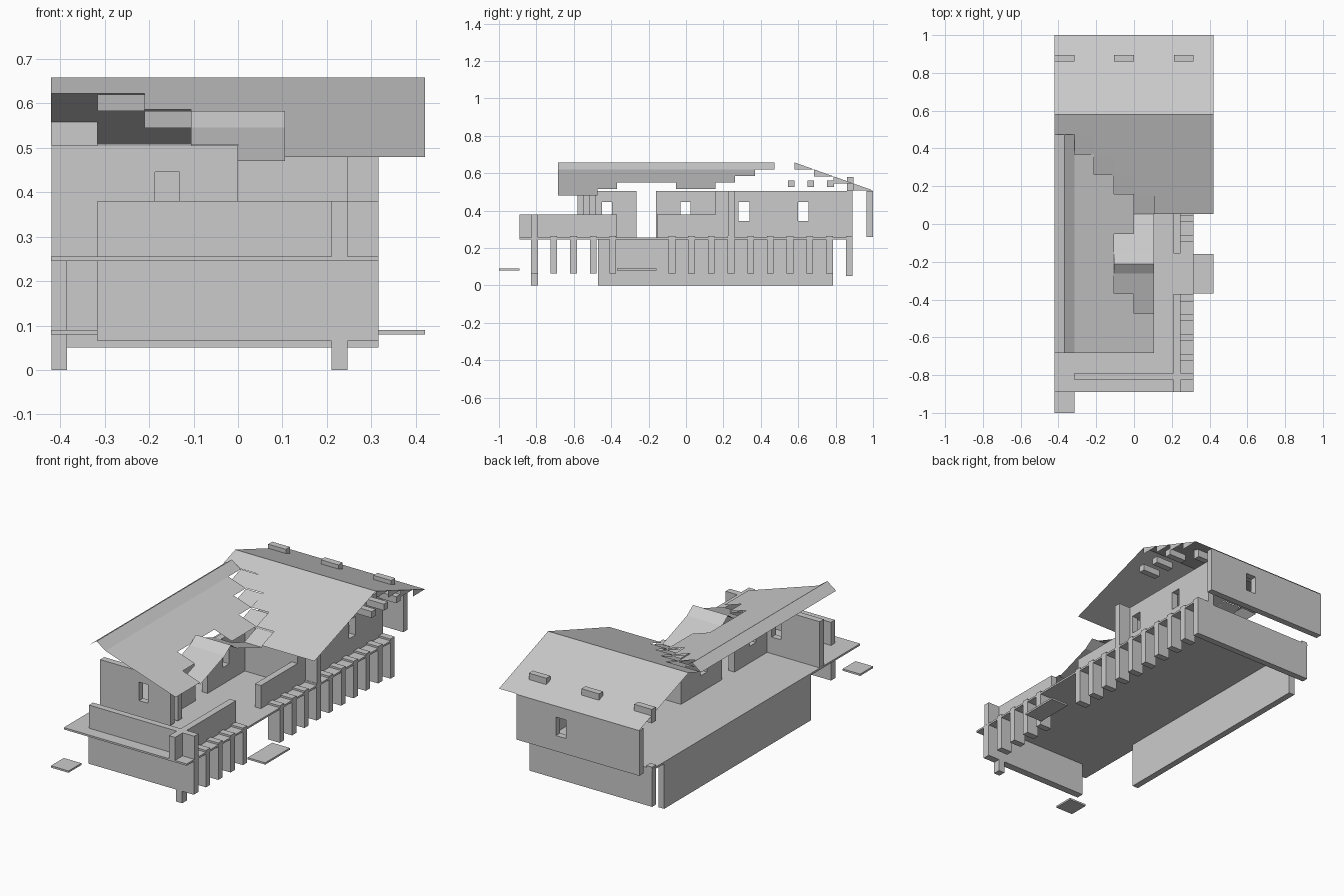
import bpy

if "Cube" in bpy.data.objects:
    bpy.data.objects.remove(bpy.data.objects["Cube"])

U = 2 / 19          # grid module of the house
PITCH = 0.0375      # drop of the small roof tiles per module


def mesh(name, verts, faces):
    me = bpy.data.meshes.new(name)
    me.from_pydata(verts, [], faces)
    me.update()
    ob = bpy.data.objects.new(name, me)
    bpy.context.collection.objects.link(ob)
    return ob


def boxes(name, items):
    """One object from boxes given as (x0, x1, y0, y1, z0, z1)."""
    v, f = [], []
    for x0, x1, y0, y1, z0, z1 in items:
        n = len(v)
        v += [(x, y, z) for z in (z0, z1) for x, y in ((x0, y0), (x1, y0), (x1, y1), (x0, y1))]
        f += [tuple(n + i for i in q) for q in
              ((3, 2, 1, 0), (4, 5, 6, 7), (0, 1, 5, 4), (1, 2, 6, 5), (2, 3, 7, 6), (3, 0, 4, 7))]
    return mesh(name, v, f)


def wall(name, axis, a0, a1, b0, b1, z0, z1, hole=()):
    """Wall running a0..a1 along an axis, with rectangular openings (h0, h1, low, high)."""
    parts, pos = [], a0
    for h0, h1, low, high in hole:
        parts += [(pos, h0, z0, z1), (h0, h1, z0, low), (h0, h1, high, z1)]
        pos = h1
    parts.append((pos, a1, z0, z1))
    boxes(name, [(p[0], p[1], b0, b1, p[2], p[3]) if axis == 'x' else
                 (b0, b1, p[0], p[1], p[2], p[3]) for p in parts])


def tiles(name, items):
    """Roof sheets sloping along y: (x0, x1, y0, z0, y1, z1)."""
    v, f = [], []
    for x0, x1, y0, z0, y1, z1 in items:
        n = len(v)
        v += [(x0, y0, z0), (x1, y0, z0), (x1, y1, z1), (x0, y1, z1)]
        f.append((n, n + 1, n + 2, n + 3))
    return mesh(name, v, f)


# Floor and the two entrance steps
boxes("floor_slab", [(-4 * U, 3 * U, -0.89, 0.89, 0.245, 0.255)])
boxes("side_step", [(3 * U, 4 * U, -3.5 * U, -1.5 * U, 0.08, 0.09)])
boxes("front_step", [(-4 * U, -3 * U, -1, -0.89, 0.08, 0.09)])

# Lower storey
boxes("lower_left_wall", [(-0.42, -0.385, -0.47, 0.787, 0, 0.245)])
boxes("lower_front_wall", [(-0.316, 0.316, -0.83, -0.79, 0.065, 0.245)])
boxes("front_post", [(0.21, 0.246, -0.83, -0.79, 0, 0.065)])
boxes("lower_back_wall", [(-0.385, 0.246, 0.855, 0.89, 0.05, 0.245)])
boxes("corner_post", [(-0.42, -0.385, 0.855, 0.89, 0.05, 0.265),
                      (0.246, 0.316, 0.855, 0.89, 0.05, 0.265)])
boxes("buttresses", [(0.246, 0.316, -0.707 + i * U - 0.018, -0.707 + i * U + 0.018, 0.065, 0.265)
                     for i in range(15) if i not in (4, 5)])

# Balcony parapets
boxes("front_parapet", [(-0.316, 0.316, -0.825, -0.79, 0.255, 0.38)])
boxes("side_parapet", [(0.21, 0.246, -0.89, -0.825, 0.255, 0.38),
                       (0.21, 0.246, -0.79, -0.37, 0.255, 0.38),
                       (0.21, 0.246, -0.155, 0.158, 0.255, 0.38)])

# Upper storey walls
wall("rear_wing_side_wall", 'y', 0.158, 0.89, 0.21, 0.246, 0.255, 0.505,
     [(0.28, 0.34, 0.345, 0.445), (0.60, 0.655, 0.345, 0.445)])
wall("back_wall", 'x', -0.42, 0.316, 0.965, 1.0, 0.26, 0.505, [(0.02, 0.08, 0.345, 0.445)])
wall("rear_wing_front_wall", 'x', -0.105, 0.21, 0.158, 0.193, 0.255, 0.505)
boxes("rear_wing_buttress", [(0.246, 0.316, 0.225, 0.26, 0.26, 0.505)])
wall("front_wing_side_wall", 'y', -0.58, -0.265, -0.105, -0.07, 0.255, 0.505,
     [(-0.45, -0.395, 0.345, 0.445)])
wall("front_wing_inner_wall", 'y', -0.16, 0.158, -0.105, -0.07, 0.255, 0.505,
     [(-0.03, 0.025, 0.345, 0.445)])
wall("front_wing_front_wall", 'x', -0.42, -0.105, -0.58, -0.545, 0.255, 0.505,
     [(-0.187, -0.132, 0.345, 0.445)])
boxes("front_wing_buttress", [(-0.07, 0, -0.515, -0.48, 0.26, 0.505),
                              (-0.07, 0, -0.58, -0.545, 0.26, 0.505)])


# Front wing roof: ridge along y with a short steep cap and a long right slope
def main_z(x):
    return 0.62 - 0.33 * (x + 3 * U)


YF, YB = -6.5 * U, 4.5 * U
mesh("front_wing_roof_cap",
     [(x, y, z) for y in (YF, YB) for x, z in ((-4 * U, 0.62), (-3.5 * U, 0.658), (-3 * U, 0.62))],
     [(0, 1, 4, 3), (1, 2, 5, 4)])
strips = [(YF, -4.5, 1), (-4.5, -3.5, 0), (-3.5, -0.5, -1), (-0.5, 1.5, 0), (1.5, 2.5, -1), (2.5, 3.5, -2)]
v, f = [], []
for y0, y1, xe in strips:
    y0 = y0 if y0 == YF else y0 * U
    n = len(v)
    v += [(-3 * U, y0, 0.62), (xe * U, y0, main_z(xe * U)),
          (xe * U, y1 * U, main_z(xe * U)), (-3 * U, y1 * U, 0.62)]
    f.append((n, n + 1, n + 2, n + 3))
mesh("front_wing_roof_slope", v, f)

# Rear wing roof: ridge along x, front slope cut in steps at the valley
RY, RZ = 5.5 * U, 0.658


def rear_z(y):
    return RZ - 0.339 * (RY - y)


tiles("rear_wing_roof_back", [(-4 * U, 4 * U, 1.0, 0.508, RY, RZ)])
tiles("rear_wing_roof_front",
      [(xl * U, 4 * U, yl * U, rear_z(yl * U), (yl + 1) * U, rear_z((yl + 1) * U))
       for xl, yl in ((-4, 4.5), (-2, 3.5), (-1, 2.5), (0, 1.5), (1, 0.5))])

# Stepped tiles filling the valley between both wings
tiles("valley_tiles", [((-3 + i) * U, (-2 + i) * U, (3.5 - i) * U, 0.62 - PITCH * (i + 1),
                        (4.5 - i) * U, 0.62 - PITCH * i) for i in range(4)])

# Dormer over the entrance: steep cap, slopes and valley tiles mirrored about its ridge
DY = -2 * U
rows = []
for s in (-1, 1):
    rows += [(-U, U, DY, 0.583, DY + s * U / 2, 0.5455),
             (-U, U, DY + s * U / 2, 0.5455, DY + s * 1.5 * U, 0.508),
             (0, U, DY + s * 1.5 * U, 0.508, DY + s * 2.5 * U, 0.4705)]
tiles("dormer_roof", rows)

# Triangular infills under the right gable edge
v, f = [], []
for i in range(4):
    y0, y1 = RY + i * U, RY + (i + 1) * U
    z0, z1 = RZ - PITCH * i, RZ - PITCH * (i + 1)
    f.append((len(v), len(v) + 1, len(v) + 2))
    v += [(4 * U, y0, z0), (4 * U, y0, z1), (4 * U, y1, z1)]
mesh("gable_teeth", v, f)

# Rafter ends and roof vents
boxes("rafter_ends", [(0.316, 0.42, y, y + 0.035, 0.525, 0.56) for y in (0.545, 0.65, 0.755)])
boxes("roof_vents", [(x * U, (x + 1) * U, 0.86, 0.895, 0.505, 0.58) for x in (-4, -1, 2)])
